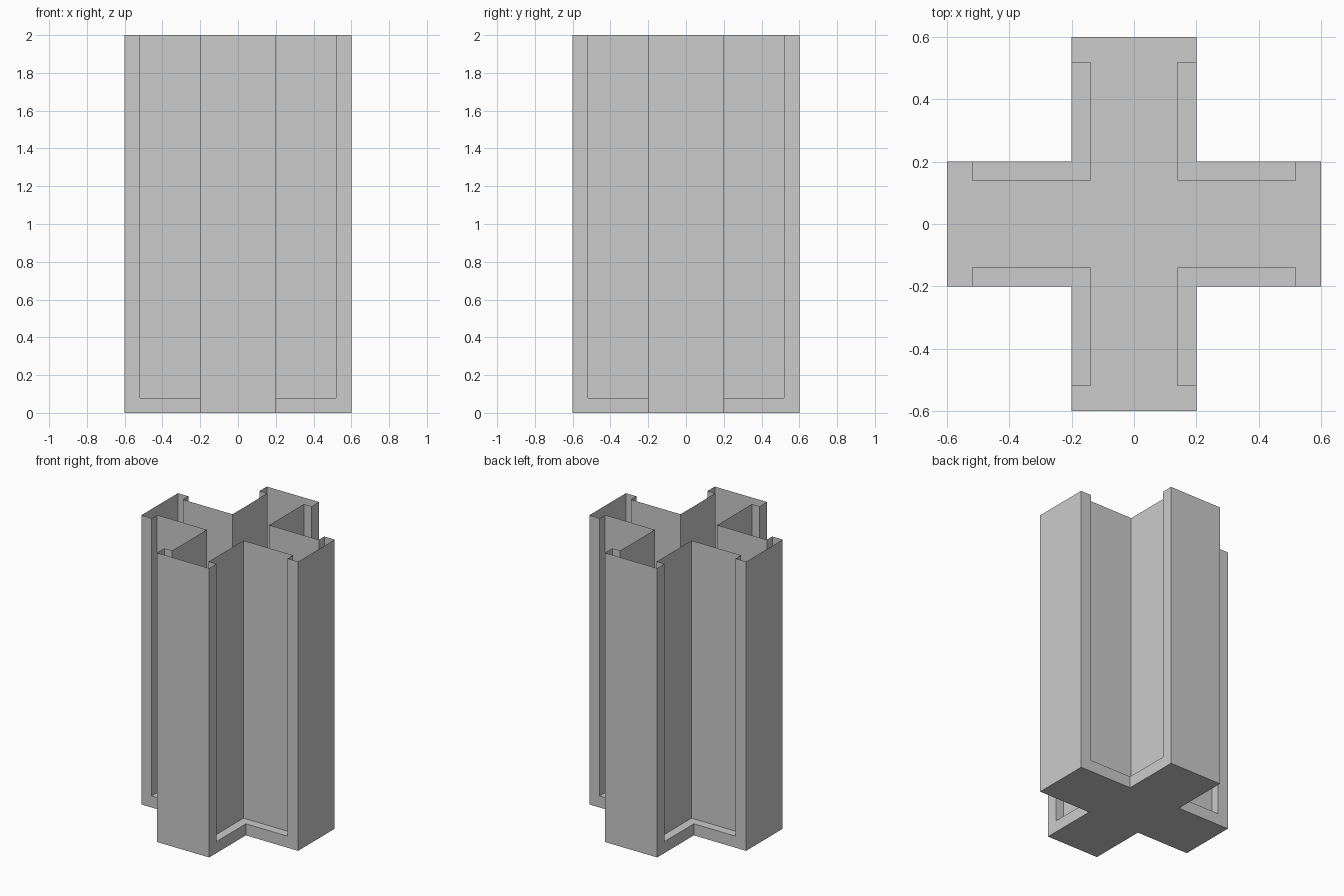
import bpy, bmesh
from math import pi
from mathutils import Matrix, Vector

if "Cube" in bpy.data.objects:
    bpy.data.objects.remove(bpy.data.objects["Cube"])

H, FLOOR = 2.0, 0.08
ARM, HALF, LIP, INSET = 0.6, 0.2, 0.52, 0.14

# One quarter of each cross-shaped outline, repeated by rotation
BASE = [(ARM, -HALF), (ARM, HALF), (LIP, HALF), (HALF, HALF), (HALF, LIP)]
WALL = [(ARM, -HALF), (ARM, HALF), (LIP, HALF), (LIP, INSET),
        (INSET, INSET), (INSET, LIP), (HALF, LIP)]
LEDGE = [(LIP, INSET), (LIP, HALF), (HALF, HALF), (HALF, LIP),
         (INSET, LIP), (INSET, INSET)]


def turned(points, k):
    rot = Matrix.Rotation(k * pi / 2, 2)
    return [rot @ Vector(p) for p in points]


def face(bm, coords):
    return bm.faces.new([bm.verts.new(c) for c in coords])


def band(bm, outline, z0, z1):
    for a, b in zip(outline, outline[1:] + outline[:1]):
        face(bm, [(*a, z0), (*b, z0), (*b, z1), (*a, z1)])


bm = bmesh.new()
base = [p for k in range(4) for p in turned(BASE, k)]
wall = [p for k in range(4) for p in turned(WALL, k)]

# Closed bottom, plinth band and recessed walls; the top stays open
face(bm, [(*p, 0) for p in reversed(base)])
band(bm, base, 0, FLOOR)
band(bm, wall, FLOOR, H)

# L-shaped ledge at the foot of each recess
for k in range(4):
    face(bm, [(*p, FLOOR) for p in turned(LEDGE, k)])

# Weld and merge coplanar faces
bmesh.ops.remove_doubles(bm, verts=bm.verts, dist=0.0001)
bmesh.ops.dissolve_limit(bm, angle_limit=0.01, verts=bm.verts, edges=bm.edges)

mesh = bpy.data.meshes.new("cross_column")
bm.to_mesh(mesh)
bm.free()
bpy.context.collection.objects.link(bpy.data.objects.new("cross_column", mesh))
